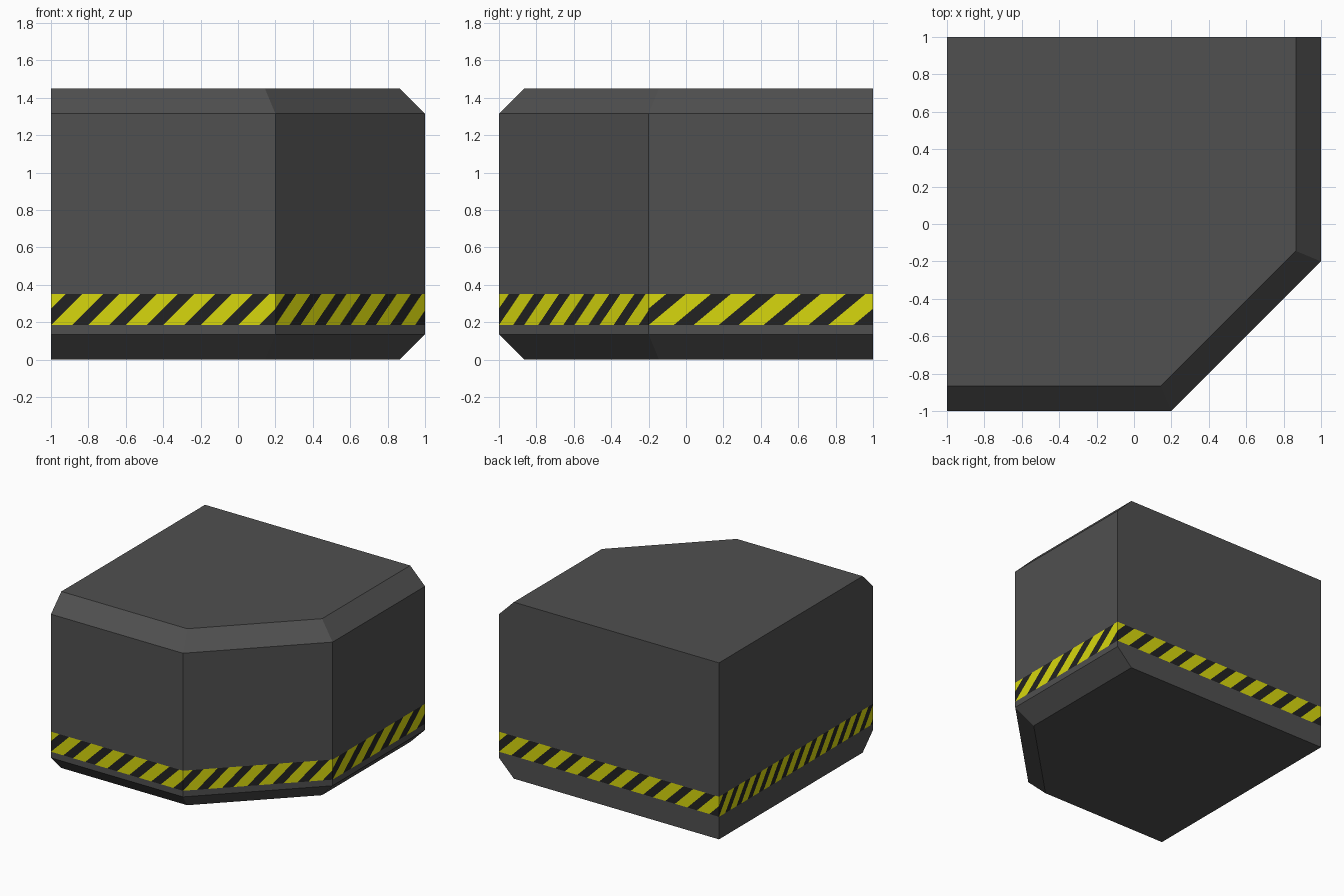
import bpy, bmesh, math
from mathutils import Vector

if "Cube" in bpy.data.objects:
    bpy.data.objects.remove(bpy.data.objects["Cube"])

BEVEL = 0.135
HEIGHT = 1.45
BAND_LOW, BAND_HIGH = 0.185, 0.35


def material(name, r, g, b):
    m = bpy.data.materials.new(name)
    m.diffuse_color = (r, g, b, 1)
    m.use_nodes = True
    m.node_tree.nodes["Principled BSDF"].inputs["Base Color"].default_value = m.diffuse_color
    return m


grey = material("dark_grey", 0.08, 0.08, 0.08)
black = material("stripe_black", 0.016, 0.016, 0.016)
yellow = material("stripe_yellow", 0.68, 0.68, 0.004)


def outline(d, z):
    """Plan with a cut corner; front, diagonal and right sides inset by d."""
    k = d * (math.sqrt(2) - 1)
    pts = [(-1, -1 + d), (0.2 - k, -1 + d), (1 - d, -0.2 + k), (1 - d, 1), (-1, 1)]
    return [Vector((x, y, z)) for x, y in pts]


def finish(bm, name, mats):
    mesh = bpy.data.meshes.new(name)
    bm.to_mesh(mesh)
    bm.free()
    for m in mats:
        mesh.materials.append(m)
    obj = bpy.data.objects.new(name, mesh)
    bpy.context.collection.objects.link(obj)
    return obj


# Body: stacked rings, left open where the striped band sits
bm = bmesh.new()
levels = [(BEVEL, 0), (0, BEVEL), (0, BAND_LOW), (0, BAND_HIGH),
          (0, HEIGHT - BEVEL), (BEVEL, HEIGHT)]
rings = [[bm.verts.new(p) for p in outline(d, z)] for d, z in levels]
for i, (low, high) in enumerate(zip(rings, rings[1:])):
    if i == 2:
        continue
    for j in range(5):
        n = (j + 1) % 5
        bm.faces.new((low[j], low[n], high[n], high[j]))
bm.faces.new(rings[-1])
bm.faces.new(rings[0][::-1])
finish(bm, "block_body", [grey])

# Warning band: each wall strip is sliced by slanted planes, then coloured
bm = bmesh.new()
corners = outline(0, BAND_LOW)
rise = Vector((0, 0, BAND_HIGH - BAND_LOW))
periods = [0.2, 0.19, 0.24, 0.2, 0.145]   # front, diagonal, right, back, left
YELLOW_PART = 0.56
for j, period in enumerate(periods):
    a, b = corners[j], corners[(j + 1) % 5]
    along = (b - a).normalized()
    length = (b - a).length
    normal = along - Vector((0, 0, period / 0.2))
    wall = bmesh.new()
    wall.faces.new([wall.verts.new(p) for p in (a, b, b + rise, a + rise)])
    for k in range(-2, int(length / period) + 2):
        for offset in (0, YELLOW_PART):
            bmesh.ops.bisect_plane(
                wall, geom=wall.verts[:] + wall.edges[:] + wall.faces[:],
                dist=1e-5, plane_co=a + along * period * (k + offset), plane_no=normal)
    for f in wall.faces:
        s = (f.calc_center_median() - a).dot(normal) / period
        new = bm.faces.new([bm.verts.new(v.co) for v in f.verts])
        new.material_index = 1 if s % 1 < YELLOW_PART else 0
    wall.free()
finish(bm, "warning_band", [black, yellow])
